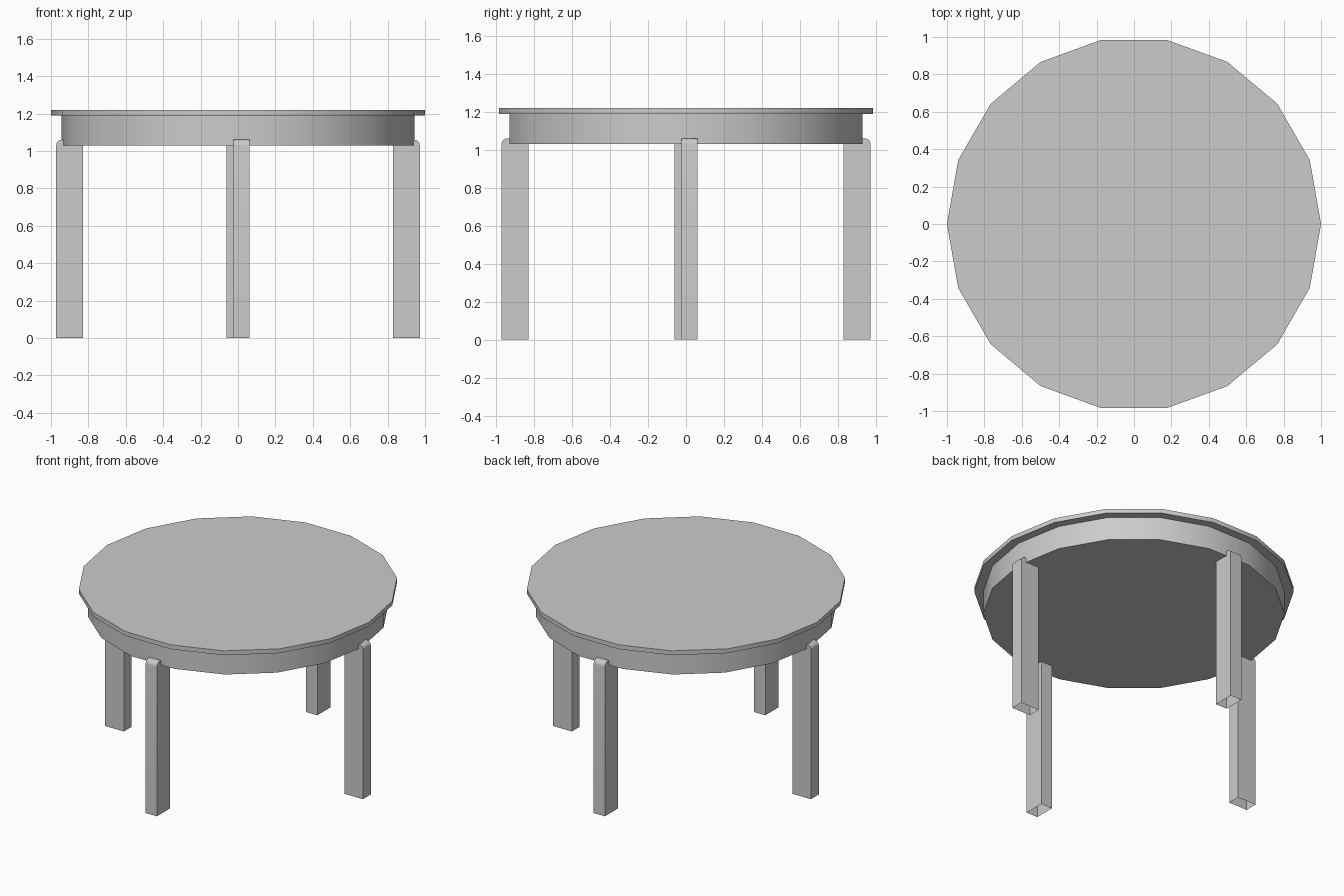
import bpy, bmesh, math
from mathutils import Matrix, Vector

cube = bpy.data.objects.get("Cube")
if cube:
    bpy.data.objects.remove(cube, do_unlink=True)

# Single plain grey finish
grey = bpy.data.materials.new("light_grey")
grey.use_nodes = True
colour = (0.6, 0.6, 0.6, 1)
grey.diffuse_color = colour
grey.node_tree.nodes["Principled BSDF"].inputs["Base Color"].default_value = colour


def finish(bm, name):
    """Turn a bmesh into a named object with smooth curves and sharp edges."""
    bmesh.ops.recalc_face_normals(bm, faces=bm.faces)
    mesh = bpy.data.meshes.new(name)
    bm.to_mesh(mesh)
    bm.free()
    mesh.materials.append(grey)
    obj = bpy.data.objects.new(name, mesh)
    bpy.context.collection.objects.link(obj)
    bpy.ops.object.select_all(action="DESELECT")
    obj.select_set(True)
    bpy.context.view_layer.objects.active = obj
    bpy.ops.object.shade_smooth_by_angle(angle=math.radians(35))
    return obj


def extrude_outline(points, offset):
    """Fill a closed outline and extrude it along offset."""
    bm = bmesh.new()
    face = bm.faces.new([bm.verts.new(p) for p in points])
    grown = bmesh.ops.extrude_face_region(bm, geom=[face], use_keep_orig=True)
    moved = [g for g in grown["geom"] if isinstance(g, bmesh.types.BMVert)]
    bmesh.ops.translate(bm, verts=moved, vec=offset)
    return bm


def disc(name, radius, bottom, top, sides=18):
    angles = [math.tau * i / sides for i in range(sides)]
    ring = [(radius * math.cos(a), radius * math.sin(a), bottom) for a in angles]
    return finish(extrude_outline(ring, Vector((0, 0, top - bottom))), name)


def leg(name, angle):
    """Flat leg, rounded on its outer top edge and open underneath."""
    inner, outer, top, r = 0.83, 0.972, 1.06, 0.03
    profile = [(inner, 0), (outer, 0)]
    for i in range(6):
        a = math.pi / 2 * i / 5
        profile.append((outer - r + r * math.cos(a), top - r + r * math.sin(a)))
    profile.append((inner, top))
    bm = extrude_outline([(x, -0.025, z) for x, z in profile], Vector((0, 0.086, 0)))
    bmesh.ops.recalc_face_normals(bm, faces=bm.faces)
    underside = [f for f in bm.faces if all(v.co.z < 0.001 for v in f.verts)]
    bmesh.ops.delete(bm, geom=underside, context="FACES_ONLY")
    bm.transform(Matrix.Rotation(angle, 4, "Z"))
    finish(bm, name)


# Top and apron
disc("table_top", 1.0, 1.19, 1.22)
disc("apron", 0.943, 1.03, 1.19)

# Four legs, set slightly off-centre like a pinwheel
for i, side in enumerate(("left", "back", "right", "front")):
    leg(side + "_leg", math.pi / 2 * i)
